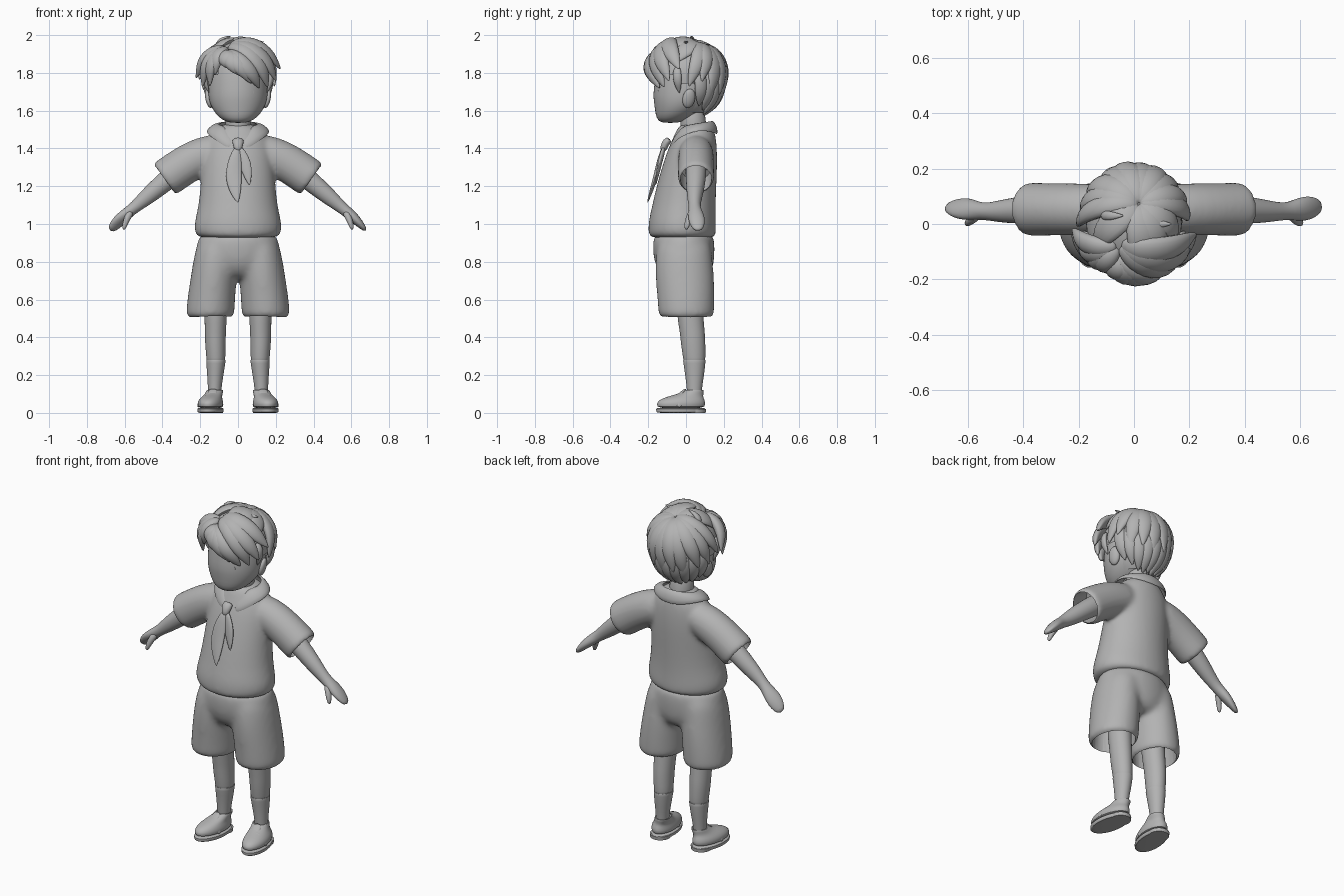
import bpy, bmesh, math
from math import sin, cos, pi, radians
from mathutils import Vector, Matrix

if "Cube" in bpy.data.objects:
    bpy.data.objects.remove(bpy.data.objects["Cube"])

GREY = bpy.data.materials.new("grey")
GREY.diffuse_color = (0.45, 0.45, 0.45, 1)
GREY.use_nodes = True
GREY.node_tree.nodes["Principled BSDF"].inputs["Base Color"].default_value = GREY.diffuse_color
TEMP = []


def loft(bm, rings, caps=True):
    """Skin a list of closed point rings."""
    rows = [[bm.verts.new(p) for p in r] for r in rings]
    n = len(rows[0])
    for a, b in zip(rows, rows[1:]):
        for i in range(n):
            j = (i + 1) % n
            bm.faces.new((a[i], a[j], b[j], b[i]))
    if caps:
        bm.faces.new(rows[0])
        bm.faces.new(rows[-1])


def stack(rows, n=24):
    """Horizontal ellipses: z, centre x, centre y, radius x, radius y."""
    return [[(cx + rx * cos(2 * pi * i / n), cy + ry * sin(2 * pi * i / n), z)
             for i in range(n)] for z, cx, cy, rx, ry in rows]


def tube(path, sizes, up, n=12):
    """Ellipses across a path; up is one direction or one per point."""
    pts = [Vector(p) for p in path]
    rings = []
    for k, p in enumerate(pts):
        t = (pts[min(k + 1, len(pts) - 1)] - pts[max(k - 1, 0)]).normalized()
        u = Vector(up[k] if isinstance(up, list) else up)
        u = (u - t * u.dot(t)).normalized()
        s = t.cross(u)
        a, b = sizes[k]
        rings.append([p + s * a * cos(2 * pi * i / n) + u * b * sin(2 * pi * i / n)
                      for i in range(n)])
    return rings


def make(name, parts, caps=True, sub=1, solid=0, remesh=0, relax=12):
    bm = bmesh.new()
    for r in parts:
        loft(bm, r, caps)
    return finish(name, bm, sub, solid, remesh, relax)


def finish(name, bm, sub=0, solid=0, remesh=0, relax=0):
    bmesh.ops.recalc_face_normals(bm, faces=bm.faces)
    me = bpy.data.meshes.new(name)
    bm.to_mesh(me)
    bm.free()
    ob = bpy.data.objects.new(name, me)
    bpy.context.collection.objects.link(ob)
    if solid:
        ob.modifiers.new("thick", 'SOLIDIFY').thickness = solid
    if sub:
        ob.modifiers.new("round", 'SUBSURF').levels = sub
    if remesh:
        m = ob.modifiers.new("merge", 'REMESH')
        m.mode, m.voxel_size = 'VOXEL', remesh
        m = ob.modifiers.new("relax", 'SMOOTH')
        m.factor, m.iterations = 0.5, relax
    return ob


def cut(ob, cutter):
    m = ob.modifiers.new("hollow", 'BOOLEAN')
    m.operation, m.object = 'DIFFERENCE', cutter
    cutter.hide_render = True
    TEMP.append(cutter)


def ball(name, loc, size, rot=(0, 0, 0)):
    bm = bmesh.new()
    bmesh.ops.create_uvsphere(bm, u_segments=20, v_segments=12, radius=1)
    ob = finish(name, bm)
    ob.location, ob.scale, ob.rotation_euler = loc, size, rot
    return ob


# shirt: torso and sleeves merged, with hollow cuffs
SD = Vector((0.81, 0, -0.587))
CUFF = Vector((0.385, 0.053, 1.24))


def sleeve_at(s, d):
    p = CUFF + SD * d
    return (s * p.x, p.y, p.z)


body = stack([(0.922, 0, -0.018, .198, .165), (0.94, 0, -0.02, .226, .18), (0.975, 0, -0.02, .235, .181),
              (1.02, 0, -0.02, .23, .179), (1.09, 0, -0.012, .212, .17), (1.2, 0, 0.002, .2, .16),
              (1.32, 0, 0.022, .194, .145), (1.40, 0, 0.035, .185, .13), (1.455, 0, 0.045, .165, .115),
              (1.50, 0, 0.05, .125, .1), (1.535, 0, 0.05, .085, .08)])
sleeves = [tube([(s * .07, .053, 1.395), (s * .15, .053, 1.375), (s * .23, .053, 1.342), (s * .31, .053, 1.293),
                 sleeve_at(s, 0), sleeve_at(s, .012)],
                [(.085, .085), (.094, .1), (.096, .104), (.096, .104), (.099, .105), (.095, .1)],
                (0, 0, 1), 20) for s in (-1, 1)]
shirt = make("shirt", [body] + sleeves, remesh=0.011)
for s in (-1, 1):
    cut(shirt, make("sleeve_cutter", [tube([sleeve_at(s, d) for d in (-.11, .1)],
                                           [(.083, .088)] * 2, (0, 0, 1), 24)], sub=0))

# shorts: hips and two hollow legs
hips = stack([(0.70, 0, 0, .06, .1), (0.75, 0, -.004, .18, .145), (0.8, 0, -0.01, .228, .16),
              (0.86, 0, -0.012, .227, .166), (0.92, 0, -0.012, .215, .164), (0.96, 0, -0.012, .2, .155)])
trouser = [stack([(0.498, s * .148, .002, .127, .146), (0.515, s * .148, .002, .13, .149),
                  (0.60, s * .142, .0, .128, .153), (0.70, s * .131, -.005, .124, .157),
                  (0.78, s * .122, -.01, .12, .155), (0.86, s * .113, -.01, .115, .148),
                  (0.93, s * .1, -.01, .105, .138)]) for s in (-1, 1)]
shorts = make("shorts", [hips] + trouser, remesh=0.012, relax=22)
for s in (-1, 1):
    cut(shorts, make("leg_cutter", [stack([(.45, s * .148, .002, .113, .132),
                                           (.64, s * .137, 0, .1, .13)])], sub=0))

for s in (-1, 1):
    # legs and socks
    make("leg", [stack([(.24, s * .117, .045, .048, .056), (.29, s * .117, .044, .051, .06),
                        (.36, s * .12, .038, .055, .066), (.42, s * .12, .035, .057, .067),
                        (.52, s * .118, .02, .06, .071), (.75, s * .115, .01, .07, .075)], 16)])
    make("sock", [stack([(.07, s * .125, .045, .035, .04), (.12, s * .124, .044, .035, .039),
                         (.2, s * .12, .046, .044, .051), (.274, s * .117, .044, .0525, .061),
                         (.28, s * .117, .044, .0525, .061), (.282, s * .117, .044, .046, .052)], 16)])
    # shoes, turned slightly outward
    turn = Matrix.Translation((s * .142, 0, 0)) @ Matrix.Rotation(s * radians(8), 4, 'Z')
    arch = [pi * i / 10 for i in range(11)]
    shoe = [
        make("shoe_sole", [stack([(0, 0, -.028, .064, .126), (.002, 0, -.028, .068, .131),
                                  (.024, 0, -.028, .07, .134), (.027, 0, -.028, .062, .126)], 28)]),
        make("shoe_heel", [stack([(0, 0, .048, .056, .057), (.02, 0, .048, .058, .059)])], sub=0),
        make("shoe_upper", [stack([(.022, 0, -.027, .064, .127), (.045, 0, -.027, .068, .131),
                                   (.066, 0, -.024, .064, .125), (.084, -s * .004, -.008, .053, .1),
                                   (.1, -s * .01, .026, .046, .068), (.118, -s * .014, .044, .045, .054),
                                   (.124, -s * .014, .045, .041, .049), (.112, -s * .014, .045, .036, .042)], 28)]),
        make("shoe_strap", [tube([(.064 * cos(a), -.045, .028 + .067 * sin(a)) for a in arch],
                                 [(.014, .006)] * 11, [(cos(a), 0, sin(a)) for a in arch], 8)]),
        make("shoe_tongue", [tube([(-s * .008, -.05, .085), (-s * .01, -.02, .108), (-s * .012, .002, .128)],
                                  [(.026, .008), (.028, .008), (.022, .006)], (0, -.5, 1), 10)])]
    for ob in shoe:
        ob.matrix_world = turn

    # arms with mitten hands and thumbs
    arm = tube([(s * x, y, z) for x, y, z in
                ((.26, .053, 1.32), (.34, .053, 1.262), (.42, .05, 1.196), (.49, .045, 1.137),
                 (.545, .045, 1.09), (.58, .05, 1.062), (.615, .055, 1.032), (.648, .061, .998), (.678, .065, .964))],
               [(.06, .062), (.056, .058), (.05, .052), (.04, .044), (.03, .032),
                (.038, .031), (.046, .028), (.041, .021), (.02, .01)], (.6, 0, .8), 14)
    thumb = tube([(s * .565, .035, 1.07), (s * .585, .018, 1.035), (s * .598, .006, 1.0), (s * .606, 0, .968)],
                 [(.02, .02), (.02, .019), (.017, .015), (.008, .008)], (.6, 0, .8), 10)
    make("arm", [arm, thumb])

    # ears and eyes
    ball("ear", (s * .152, .015, 1.665), (.02, .034, .052), (radians(-8), s * radians(12), s * radians(15)))
    bm = bmesh.new()
    loft(bm, tube([(.018 * cos(a), 0, .018 * sin(a)) for a in [2 * pi * i / 20 for i in range(21)]],
                  [(.0022, .0022)] * 21, (0, 1, 0), 6))
    rim = finish("eye_rim", bm)
    rim.location, rim.rotation_euler = (s * .066, -.152, 1.695), (0, 0, s * radians(24))
    ball("eye", (s * .066, -.147, 1.695), (.012, .006, .012), (0, 0, s * radians(24)))

# head and neck
make("head", [stack([(1.535, 0, -.085, .04, .04), (1.548, 0, -.075, .08, .075), (1.58, 0, -.052, .118, .11),
                     (1.63, 0, -.026, .148, .142), (1.68, 0, -.01, .159, .166), (1.75, 0, -.002, .159, .165),
                     (1.84, 0, 0, .148, .158), (1.91, 0, 0, .105, .11), (1.94, 0, 0, .05, .05)], 28)])
make("neck", [stack([(1.44, 0, .045, .07, .075), (1.52, 0, .04, .066, .066), (1.64, 0, .03, .07, .07)])])

# collar: a flared strip with drooping points, open at the front
bm = bmesh.new()
rows = []
for i in range(41):
    a = radians(11 + 338 * i / 40)
    c, sn = cos(a), sin(a)
    top = Vector((.1 * sn, .05 - .09 * c, 1.535 - .015 * c - .055 * max(0, c) ** 6))
    low = Vector((.17 * sn, .04 - .13 * c, 1.445 - .03 * c + .045 * sn * sn))
    low += Vector((.03 * sn, -.006, -.02)) * max(0, c) ** 8
    mid = (top + low) / 2 + Vector((.006 * sn, -.008 * c, .012))
    rows.append([bm.verts.new(p) for p in (top, mid, low)])
for a, b in zip(rows, rows[1:]):
    for k in range(2):
        bm.faces.new((a[k], a[k + 1], b[k + 1], b[k]))
finish("collar", bm, 1, .012)

# neck scarf: knot and two tails
make("scarf_knot", [tube([(0, -.085, 1.45), (0, -.105, 1.435), (0, -.118, 1.405), (0, -.122, 1.385)],
                         [(.03, .018), (.032, .022), (.024, .02), (.016, .014)], (0, -1, -.3))])
make("scarf_long_tail", [tube([(0, -.115, 1.41), (-.014, -.137, 1.35), (-.026, -.158, 1.26), (-.016, -.182, 1.18), (0, -.205, 1.11)],
                              [(.018, .012), (.036, .014), (.047, .013), (.036, .01), (.003, .003)], (0, -1, -.3))])
make("scarf_short_tail", [tube([(.006, -.115, 1.41), (.03, -.132, 1.35), (.046, -.146, 1.29), (.062, -.162, 1.2)],
                               [(.016, .012), (.03, .012), (.034, .011), (.003, .003)], (0, -1, -.3))])


# hair: a cap plus tapered locks following the skull
def direction(az, el):
    a, e = radians(az), radians(el)
    return Vector((sin(a) * cos(e), -cos(a) * cos(e), sin(e)))


def skull(d, k=1):
    return Vector((.172 * d.x, .187 * d.y, 1.79 + (.175 if d.z > 0 else .24) * d.z)
                  ) + Vector((.172 * d.x, .187 * d.y, .175 * d.z)) * (k - 1)


bm = bmesh.new()
bmesh.ops.create_uvsphere(bm, u_segments=48, v_segments=32, radius=1)
drop = []
for f in bm.faces:
    d = f.calc_center_median().normalized()
    az = abs(math.degrees(math.atan2(d.x, -d.y)))
    limit = 24 if az < 40 else 2 if az < 75 else -10 if az < 105 else -58
    if math.degrees(math.asin(d.z)) < limit:
        drop.append(f)
bmesh.ops.delete(bm, geom=drop, context='FACES')
for v in bm.verts:
    v.co = skull(v.co.normalized())
finish("hair_cap", bm)


def lock(start, end, width, lift=.05, thick=.03, bulge=.09):
    a, b = direction(*start), direction(*end)
    path, ups = [], []
    for i in range(8):
        t = i / 7
        d = a.lerp(b, t).normalized()
        path.append(skull(d, .96 + bulge * sin(pi * min(t * 1.1, 1)) + (lift + .04) * t * t))
        ups.append(d)
    shape = (.45, .75, .95, 1, .95, .75, .45, .06)
    return tube(path, [(width * w, thick * max(.12, w)) for w in shape], ups, 8)


PART, CROWN = (-33, 42), (165, 66)
fringe = [lock(PART, (az, el), .05, .04, .032, .13) for az, el in
          ((-12, 9), (6, -2), (24, -11), (42, -17))]
fringe += [lock((-33, 60), (az, el), .055, lift, .032, .13) for az, el, lift in
           ((56, -15, .14), (68, -7, .28), (82, 7, .34))]
fringe += [lock((-38, 54), (az, el), .044, lift, .032, .14) for az, el, lift in
           ((-42, 0, .06), (-54, -14, .1), (-70, -14, .2), (-86, -4, .3))]
make("hair_fringe", fringe)
upper = [lock(CROWN, (az, el), w, lift) for az, el, w, lift in
         ((94, -14, .05, .16), (112, -8, .05, .2), (130, -27, .055, .14), (152, -24, .055, .17),
          (174, -32, .055, .12), (196, -24, .055, .17), (216, -30, .055, .13),
          (238, -18, .055, .17), (258, -18, .05, .14), (272, -6, .045, .2))]
upper += [lock(CROWN, (az, el), .06, .02, .024) for az, el in
          ((72, 22), (40, 36), (10, 40), (-62, 26))]
make("hair_upper_layer", upper)
make("hair_nape_layer", [lock((az, 10), (az + 6, el), .04, .05, .022) for az, el in
                         ((112, -42), (128, -50), (145, -59), (162, -62), (178, -60),
                          (195, -63), (212, -57), (228, -53), (244, -44))])
make("hair_sideburn", [lock((s * 75, 15), (s * 78, -24), .026, .0, .016) for s in (-1, 1)])
make("hair_tuft", [tube([(-.11, .03, 1.93), (-.1, .03, 1.965), (-.075, .03, 1.985), (-.035, .03, 1.995)],
                        [(.02, .02), (.02, .016), (.016, .01), (.002, .002)], (-.5, 0, 1), 8),
                   tube([(.05, .0, 1.95), (.09, .0, 1.96), (.14, .0, 1.965)],
                        [(.025, .02), (.018, .013), (.002, .002)], (0, 0, 1), 8)])

# bake the modifiers, remove the cutters, shade and colour
bpy.context.view_layer.update()
deps = bpy.context.evaluated_depsgraph_get()
baked = [(ob, bpy.data.meshes.new_from_object(ob.evaluated_get(deps)))
         for ob in bpy.context.collection.objects if ob not in TEMP]
for ob, me in baked:
    ob.modifiers.clear()
    ob.data = me
    me.materials.clear()
    me.materials.append(GREY)
for ob in TEMP:
    bpy.data.objects.remove(ob)
for ob, me in baked:
    ob.select_set(True)
bpy.context.view_layer.objects.active = baked[0][0]
bpy.ops.object.shade_smooth_by_angle(angle=radians(40))
